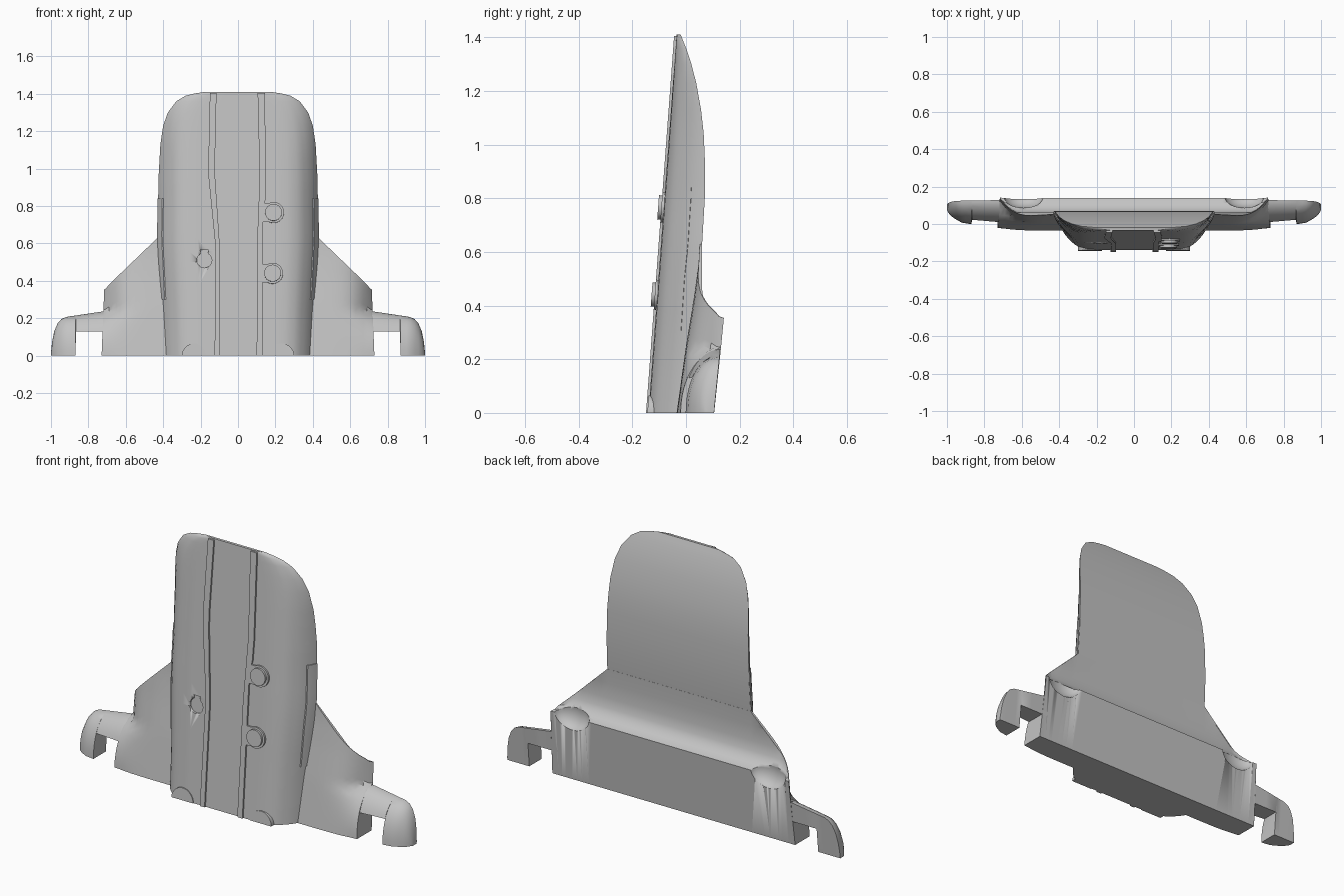
import bpy, math
from mathutils import Matrix

if "Cube" in bpy.data.objects:
    bpy.data.objects.remove(bpy.data.objects["Cube"])

GREY = (0.55, 0.55, 0.55, 1)
mat = bpy.data.materials.new("plain grey")
mat.use_nodes = True
mat.diffuse_color = GREY
mat.node_tree.nodes["Principled BSDF"].inputs["Base Color"].default_value = GREY


def finish(ob, angle=32):
    ob.data.materials.clear()
    ob.data.materials.append(mat)
    bpy.ops.object.select_all(action='DESELECT')
    ob.select_set(True)
    bpy.context.view_layer.objects.active = ob
    bpy.ops.object.mode_set(mode='EDIT')
    bpy.ops.mesh.select_all(action='SELECT')
    bpy.ops.mesh.normals_make_consistent(inside=False)
    bpy.ops.object.mode_set(mode='OBJECT')
    bpy.ops.object.shade_smooth_by_angle(angle=math.radians(angle))
    return ob


def loft(name, rings, angle=32):
    """Skin closed rings of equal length and cap both ends."""
    n = len(rings[0])
    verts = [p for r in rings for p in r]
    faces = [(i * n + j, i * n + (j + 1) % n, (i + 1) * n + (j + 1) % n, (i + 1) * n + j)
             for i in range(len(rings) - 1) for j in range(n)]
    faces += [tuple(range(n))[::-1], tuple(range(len(verts) - n, len(verts)))]
    me = bpy.data.meshes.new(name)
    me.from_pydata(verts, [], faces)
    me.update()
    ob = bpy.data.objects.new(name, me)
    bpy.context.collection.objects.link(ob)
    return finish(ob, angle)


def table(pts, v):
    """Piecewise linear lookup."""
    if v <= pts[0][0]:
        return pts[0][1]
    for (a, p), (b, q) in zip(pts, pts[1:]):
        if v <= b:
            return p + (q - p) * (v - a) / (b - a)
    return pts[-1][1]


def cut(ob, cutter):
    m = ob.modifiers.new("cut", 'BOOLEAN')
    m.operation = 'DIFFERENCE'
    m.solver = 'EXACT'
    m.object = cutter
    cutter.hide_render = True
    cutter.hide_viewport = True


def front(z):
    return -0.14 + 0.0745 * z


# Main shell: flat leaning front, rounded sides, bowed back
WIDTH = [(0, .40), (.25, .41), (.63, .43), (.95, .425), (1.13, .415), (1.23, .40),
         (1.3, .375), (1.36, .33), (1.39, .28), (1.402, .23), (1.41, .18)]
BACK = [(0, 0), (.25, .03), (.5, .045), (.63, .06), (.8, .07), (.95, .07), (1.04, .066),
        (1.13, .056), (1.23, .038), (1.3, .02), (1.36, 0), (1.39, -.012), (1.41, -.02)]
SECTION = [(.25, 0), (.5, 0), (.62, .02), (.68, .065), (.74, .13), (.79, .21), (.83, .31),
           (.87, .42), (.91, .55), (.97, .8), (1, 1)]


def shell_point(z, a, b, off=0):
    f = front(z)
    return (a * table(WIDTH, z) + off, f + (table(BACK, z) - f) * b, z)


levels = sorted({z for z, _ in WIDTH + BACK} | {.12, .38, .56, .72, .88})
rings = []
for z in levels:
    half = [shell_point(z, a, b) for a, b in SECTION]
    rings.append(half + [(-x, y, h) for x, y, h in reversed(half)])
shell = loft("main_shell", rings, 30)

# Base with swept wings and a filleted ledge behind
SEAM = [(0, -.035), (.25, 0), (.42, .028), (.55, .046), (.63, .052)]
WING_TOP = [(.43, .63), (.69, .38), (.705, .36), (.715, .355)]
LEDGE = [(0, .105), (.355, .14), (.362, .115), (.38, .09), (.4, .075), (.42, .065),
         (.47, .056), (.55, .056), (.63, .0605)]


def wing_front(x, z):
    t = min(1, max(0, (x - .42) / .295)) ** 4
    if z < .235:
        arc = .13 - .15 * math.sqrt(1 - (z / .235) ** 2)
    else:
        arc = .13 + .06 * (z - .235)
    return table(SEAM, z) * (1 - t) + arc * t


right = [.2, .43, .47, .51, .55, .58, .61, .63, .65, .67, .69, .705, .715]
rings = []
for x in [-v for v in reversed(right)] + right:
    ax = abs(x)
    top = table(WING_TOP, ax)
    ring = [(wing_front(ax, top * i / 16), top * i / 16) for i in range(17)]
    for z, y in reversed(LEDGE):
        z = min(z, top - .001)
        ring.append((max(y, wing_front(ax, z) + .004), z))
    flare = .02 if ax > .7 else 0
    rings.append([(x * (1 + flare * (1 - z / .36)), y, z) for y, z in ring])
base = loft("winged_base", rings, 30)

# Hooked arms at both ends
ARM_TOP = [(.69, .24), (.72, .237), (.92, .207), (.945, .195), (.965, .172),
           (.983, .13), (.994, .075), (1, .015)]
ARM_FRONT = [(.69, -.012), (.87, 0), (.92, .008), (.96, .03), (.985, .05), (1, .075)]
for side, s in (("left", 1), ("right", -1)):
    rings = []
    for x, low in [(.69, .13), (.74, .13), (.80, .13), (.867, .13), (.868, 0), (.9, 0), (.92, 0),
                   (.945, 0), (.965, 0), (.983, 0), (.994, 0), (1, 0)]:
        h, f = table(ARM_TOP, x), table(ARM_FRONT, x)
        a0 = math.asin(low / h)
        ring = []
        for i in range(13):
            a = a0 + (math.pi / 2 - a0) * i / 12
            z = h * math.sin(a)
            yb = .105 + .1 * z
            ring.append((s * x, yb - (yb - f) * math.cos(a) - .001, z))
        ring.append((s * x, .105 + .1 * low, low))
        rings.append(ring)
    loft(side + "_arm", rings, 35)

    # Scooped pocket behind each wing
    bpy.ops.mesh.primitive_uv_sphere_add(segments=32, ring_count=16, location=(s * .59, .145, .365))
    pocket = bpy.context.object
    pocket.name = side + "_pocket_cutter"
    pocket.scale = (.105, .06, .085)
    finish(pocket)
    cut(base, pocket)

    # Thin raised panel along each flank
    rings = []
    for i in range(15):
        z = .3 + .54 * i / 14
        pts = [shell_point(z, a, b, o) for a, b, o in
               ((.935, .65, -.004), (.94, .66, .004), (.972, .8, .004), (1, .98, .003), (.95, .97, 0))]
        rings.append([(s * x, y, h) for x, y, h in pts])
    loft(side + "_flank_panel", rings)

# Raised rails running up the front
RAILS = {
    "right_rail": ([(0, -.125), (.58, -.12), (.95, -.157), (1.05, -.158), (1.405, -.15)],
                   [(0, -.097), (.55, -.095), (.95, -.122), (1.05, -.123), (1.405, -.115)]),
    "left_rail": ([(0, .10), (.6, .102), (.95, .116), (1.405, .105)],
                  [(0, .13), (.7, .132), (.8, .135), (.83, .146), (.95, .15), (1.405, .143)]),
}
for name, (inner, outer) in RAILS.items():
    rings = []
    for z in sorted({p[0] for p in inner + outer}):
        xa, xb, f = table(inner, z), table(outer, z), front(z)
        rings.append([(xa, f + .008, z), (xa, f - .009, z), (xb, f - .009, z), (xb, f + .008, z)])
    loft(name, rings, 20)

# Round buttons beside the left rail
tilt = Matrix.Rotation(math.pi / 2 - math.atan(.0745), 4, 'X')


def disc(name, x, z, r, depth):
    bpy.ops.mesh.primitive_cylinder_add(vertices=40, radius=r, depth=depth)
    ob = bpy.context.object
    ob.name = name
    ob.data.transform(Matrix.Translation((x, front(z), z)) @ tilt)
    return finish(ob)


for label, x, z in (("upper", .19, .765), ("lower", .185, .44)):
    disc(label + "_button_flange", x, z, .056, .018)
    disc(label + "_button", x, z, .045, .042)

    # Neck joining the flange to the rail
    f0, f1 = front(z - .05), front(z + .05)
    loft(label + "_button_neck",
         [[(.115, f + d, h) for f, h, d in ((f0, z - .05, .008), (f1, z + .05, .008),
                                           (f1, z + .05, -.009), (f0, z - .05, -.009))],
          [(x, f + d, h) for f, h, d in ((f0, z - .05, .008), (f1, z + .05, .008),
                                        (f1, z + .05, -.009), (f0, z - .05, -.009))]])

# Keyhole recess
outline = [(-.022, .055)]
for i in range(25):
    a = math.radians(120 + 300 * i / 24)
    outline.append((.04 * math.cos(a), .04 * math.sin(a)))
outline.append((.022, .055))
keyhole = loft("keyhole_cutter", [[(-.18 + x, front(.51 + z) + d, .51 + z) for x, z in outline]
                                  for d in (-.03, .012)])
cut(shell, keyhole)

# Thin rounded pads at the lower front corners
for side, s in (("left", 1), ("right", -1)):
    arc = [(s * .235 + .065 * math.cos(math.pi * i / 16), .065 * math.sin(math.pi * i / 16))
           for i in range(17)]
    loft(side + "_foot_pad", [[(x, front(z) + d, z) for x, z in arc] for d in (-.004, .02)])
